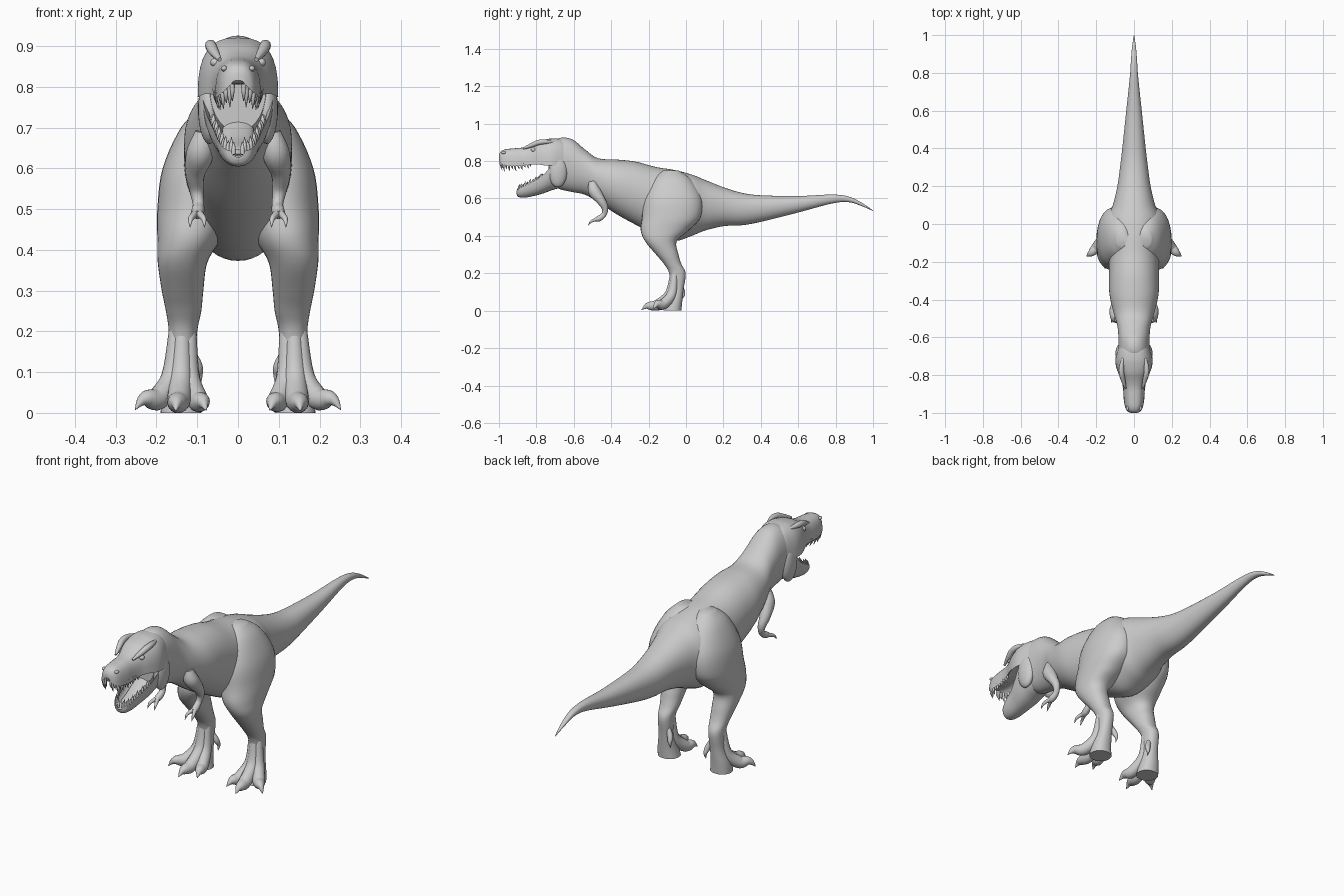
import bpy, bmesh, math
from mathutils import Vector


def smooth_rows(rows, k=5):
    """Catmull-Rom interpolation of equally long tuples."""
    out = []
    for i in range(len(rows) - 1):
        p = [rows[max(0, min(len(rows) - 1, i + d))] for d in (-1, 0, 1, 2)]
        for j in range(k):
            t = j / k
            out.append([0.5 * (2 * b + (c - a) * t + (2 * a - 5 * b + 4 * c - d) * t * t
                               + (3 * b - a - 3 * c + d) * t ** 3) for a, b, c, d in zip(*p)])
    return out + [list(rows[-1])]


def skin(bm, rings):
    rings = [[bm.verts.new(v) for v in ring] for ring in rings]
    n = len(rings[0])
    for r, s in zip(rings, rings[1:]):
        for i in range(n):
            bm.faces.new((r[i], r[(i + 1) % n], s[(i + 1) % n], s[i]))
    bm.faces.new(rings[0])
    bm.faces.new(rings[-1])


def finish(name, bm, mirror, angle=50):
    bmesh.ops.recalc_face_normals(bm, faces=bm.faces)
    me = bpy.data.meshes.new(name)
    bm.to_mesh(me)
    bm.free()
    me.shade_smooth()
    me.set_sharp_from_angle(angle=math.radians(angle))
    ob = bpy.data.objects.new(name, me)
    bpy.context.collection.objects.link(ob)
    if mirror:
        ob.modifiers.new("Mirror", 'MIRROR').use_mirror_merge = False
    return ob


def loft(name, axis, rows, power=2.0, pear=0.0, dish=0.0, mirror=False, n=32):
    """Slices along an axis: (position, a_min, a_max, b_min, b_max). Dish hollows side b_max."""
    rings = []
    for pos, a0, a1, b0, b1 in smooth_rows(rows):
        ring = []
        for i in range(n):
            ang = 2 * math.pi * i / n
            c, s = math.cos(ang), math.sin(ang)
            c = math.copysign(abs(c) ** (2 / power), c)
            s = math.copysign(abs(s) ** (2 / power), s)
            b = (b0 + b1) / 2 + (b1 - b0) / 2 * s
            if dish:
                inner = s > 1e-4
                b = b1 - (b1 - b0) * (dish * s if inner else -s)
                c *= 0.86 if inner else 1
            a = (a0 + a1) / 2 + (a1 - a0) / 2 * c * (1 + pear * s)
            ring.append((a, pos, b) if axis == 'Y' else (a, b, pos))
        rings.append(ring)
    bm = bmesh.new()
    skin(bm, rings)
    return finish(name, bm, mirror)


def tubes(name, paths, mirror=True, n=14):
    """Round tapered limbs through points (x, y, z, radius)."""
    bm = bmesh.new()
    for path in paths:
        pts = smooth_rows(path)
        cs = [Vector(p[:3]) for p in pts]
        rings = []
        for i, p in enumerate(pts):
            t = (cs[min(i + 1, len(cs) - 1)] - cs[max(i - 1, 0)]).normalized()
            u = (Vector((1, 0, 0)) - t * t.x).normalized()
            v = t.cross(u)
            r = max(p[3], 0.0008)
            rings.append([cs[i] + r * (u * math.cos(2 * math.pi * j / n)
                                       + v * math.sin(2 * math.pi * j / n)) for j in range(n)])
        skin(bm, rings)
    return finish(name, bm, mirror)


def ball(name, loc, size):
    bm = bmesh.new()
    bmesh.ops.create_uvsphere(bm, u_segments=24, v_segments=16, radius=1)
    for v in bm.verts:
        v.co = Vector(loc) + Vector([a * b for a, b in zip(v.co, size)])
    return finish(name, bm, True)


def sym(rows):
    return [(y, -w, w, b0, b1) for y, w, b0, b1 in rows]


# Neck, torso and tail
loft("body", 'Y', sym([
    (-.735, .068, .69, .88), (-.68, .082, .652, .922), (-.61, .082, .635, .917),
    (-.54, .088, .62, .862), (-.47, .108, .58, .815), (-.37, .13, .515, .808),
    (-.27, .132, .46, .797), (-.16, .132, .405, .768), (-.06, .135, .373, .752),
    (.03, .14, .40, .728), (.1, .112, .428, .70), (.2, .088, .452, .66), (.3, .074, .457, .63),
    (.4, .062, .475, .617), (.6, .041, .525, .613), (.78, .022, .573, .621),
    (.87, .016, .58, .61), (.94, .01, .559, .577), (1.0, .001, .533, .536)]),
    power=2.1, pear=.06, n=48)

# Legs: thigh, shin and ankle
loft("leg", 'Z', [
    (.75, .03, .09, -.12, -.04), (.70, .0, .14, -.18, .03), (.6, .0, .185, -.225, .085),
    (.5, .015, .198, -.235, .078), (.43, .04, .198, -.242, .015), (.37, .075, .197, -.218, -.05),
    (.3, .085, .187, -.16, -.04), (.25, .09, .177, -.118, -.025), (.2, .1, .17, -.09, -.002),
    (.12, .104, .17, -.082, -.012), (.05, .098, .185, -.11, -.02), (.0, .09, .19, -.12, -.025)],
    power=2.2, mirror=True)

# Toes run down from the ankle and end in claws
tubes("toes", [
    [(.152, -.06, .2, .018), (.162, -.075, .09, .026), (.195, -.12, .036, .028),
     (.222, -.15, .036, .021), (.238, -.162, .028, .012), (.252, -.172, .008, .001)],
    [(.137, -.065, .2, .02), (.14, -.085, .09, .028), (.145, -.15, .032, .029),
     (.15, -.195, .026, .022), (.151, -.215, .022, .013), (.153, -.237, .005, .001)],
    [(.12, -.06, .2, .018), (.12, -.075, .09, .026), (.1, -.13, .032, .027),
     (.089, -.165, .028, .021), (.084, -.182, .022, .012), (.078, -.2, .006, .001)]])
tubes("rear_claw", [[(.115, -.03, .15, .01), (.1, -.022, .115, .013), (.095, -.012, .09, .008),
                     (.094, -.018, .065, .001)]])

# Small arms with two fingers
tubes("arm", [[(.085, -.5, .69, .02), (.092, -.49, .64, .034), (.105, -.455, .59, .025),
               (.102, -.433, .548, .018), (.097, -.44, .513, .014), (.099, -.465, .493, .016),
               (.1, -.485, .486, .01)]])
tubes("fingers", [[(.1, -.465, .493, .011), (.1 + d, -.495, .483, .008),
                   (.1 + 1.5 * d, -.51, .474, .006), (.1 + 1.6 * d, -.523, .456, .001)]
                  for d in (-.011, .011)])

# Upper head with hollow palate (rim is the second height)
loft("upper_head", 'Y', sym([
    (-1.0, .018, .835, .805), (-.99, .036, .852, .788), (-.965, .048, .863, .778),
    (-.92, .055, .868, .773), (-.87, .058, .873, .776), (-.83, .066, .886, .782),
    (-.79, .083, .905, .782), (-.75, .096, .916, .776), (-.71, .098, .921, .775),
    (-.66, .085, .915, .775), (-.62, .07, .88, .775)]), power=2.7, dish=.35)

# Lower jaw bowl
loft("lower_jaw", 'Y', sym([
    (-.906, .018, .622, .643), (-.895, .035, .608, .65), (-.86, .049, .605, .67),
    (-.81, .06, .614, .695), (-.76, .076, .628, .73), (-.715, .087, .645, .775),
    (-.66, .082, .66, .80)]), power=2.3, dish=.72)

# Jaw muscles, brows, eyes, nostrils
ball("cheek", (.07, -.685, .745), (.028, .05, .085))
tubes("brow", [[(.045, -.87, .867, .005), (.058, -.825, .885, .012), (.066, -.79, .899, .014),
                (.066, -.75, .903, .012), (.055, -.7, .9, .004)]])
ball("eye", (.056, -.815, .86), (.012, .013, .011))
ball("nostril", (.034, -.975, .845), (.008, .012, .007))

# Tongue
loft("tongue", 'Y', sym([(-.87, .012, .635, .646), (-.855, .026, .632, .655),
                         (-.8, .034, .645, .675), (-.74, .038, .67, .71),
                         (-.70, .035, .69, .74)]))

# Teeth along both rims
upper = [(.014, -.992, .797), (.037, -.975, .786), (.048, -.93, .78), (.052, -.88, .782),
         (.057, -.835, .79)]
lower = [(.011, -.897, .642), (.031, -.884, .65), (.043, -.85, .672), (.053, -.805, .695),
         (.063, -.77, .72)]


def teeth(name, rim, sign, size):
    paths = []
    for i, (x, y, z) in enumerate(smooth_rows(rim, 3)):
        h = sign * size * (1.15 if i % 2 else .8) * (1.1 - .04 * i)
        paths.append([(x, y, z - h * .3, .0065), (x, y, z + h * .4, .005),
                      (x * .97, y + .006, z + h, .0006)])
    tubes(name, paths, n=8)


teeth("upper_teeth", upper, -1, .036)
teeth("lower_teeth", lower, 1, .027)
